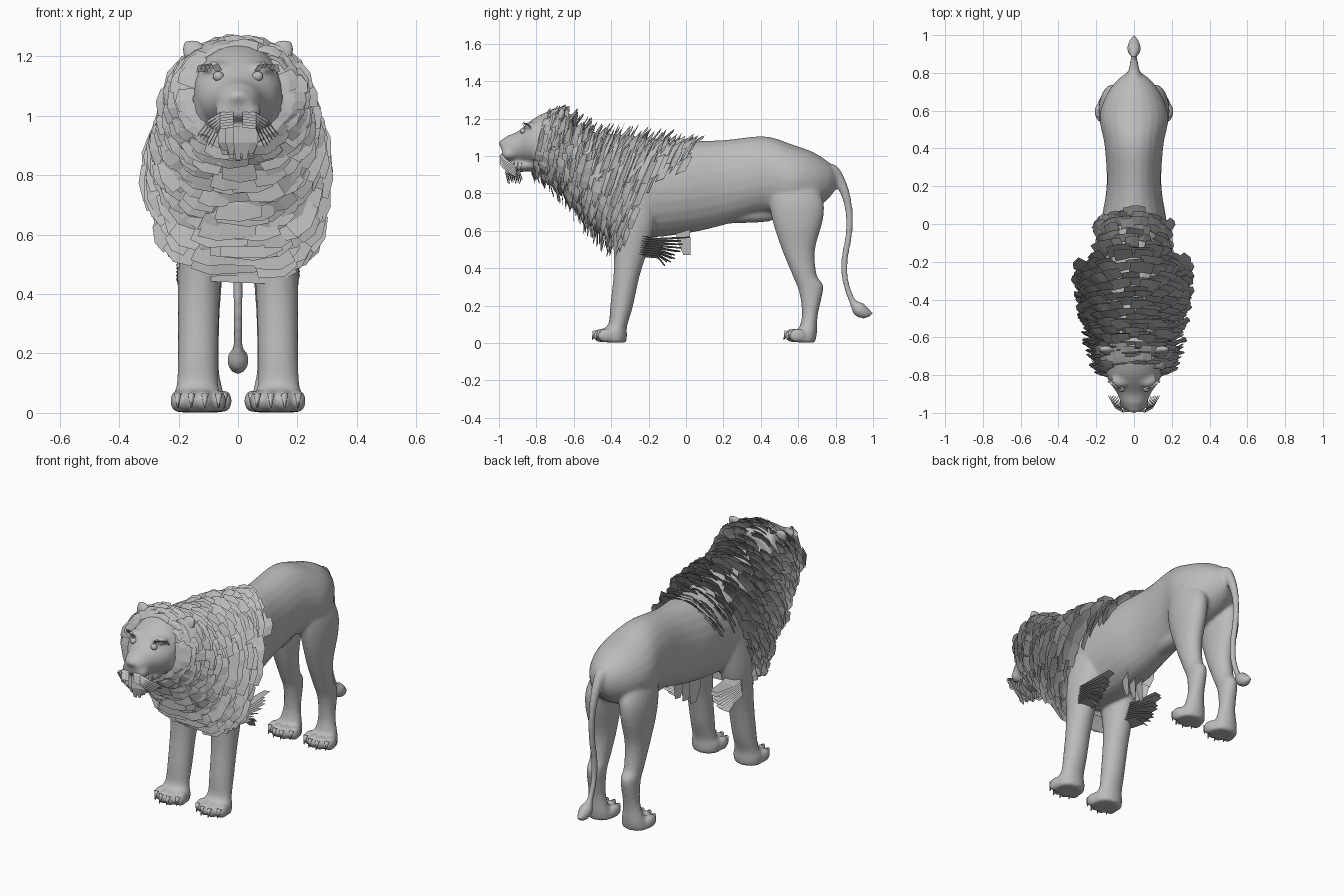
import bpy, bmesh, math, random
from mathutils import Vector, Matrix

if "Cube" in bpy.data.objects:
    bpy.data.objects.remove(bpy.data.objects["Cube"])
random.seed(4)

fur = bpy.data.materials.new("grey fur")
fur.diffuse_color = (0.5, 0.5, 0.5, 1)
fur.use_nodes = True
fur.node_tree.nodes["Principled BSDF"].inputs["Base Color"].default_value = fur.diffuse_color


def finish(bm, name, smooth=True):
    me = bpy.data.meshes.new(name)
    bm.to_mesh(me)
    bm.free()
    ob = bpy.data.objects.new(name, me)
    bpy.context.collection.objects.link(ob)
    me.materials.append(fur)
    for p in me.polygons:
        p.use_smooth = smooth
    return ob


def sample(rows, t):
    """Smooth interpolation through a list of equal-length rows."""
    n = len(rows) - 1
    i = min(int(t), n - 1)
    f = t - i
    a, b, c, d = (rows[max(0, min(n, i + k))] for k in (-1, 0, 1, 2))
    return [q + 0.5 * f * (r - p + f * (2 * p - 5 * q + 4 * r - s + f * (3 * (q - r) + s - p)))
            for p, q, r, s in zip(a, b, c, d)]


def ring_point(r, ang, k=1.0, full=1.0):
    """Ring row: y, z of one end, y, z of the other end, half width, centre x.
    full < 1 squares off the lower half."""
    y1, z1, y2, z2, w, cx = r
    c, s = math.cos(ang), math.sin(ang)
    if c < 0:
        s = math.copysign(abs(s) ** full, s)
    c, s = c * k, s * k
    return Vector((cx + w * s, (y1 + y2) / 2 + (y1 - y2) / 2 * c,
                   (z1 + z2) / 2 + (z1 - z2) / 2 * c))


def loft(bm, rows, seg=24, sub=4, side=1):
    prev = first = None
    for j in range((len(rows) - 1) * sub + 1):
        r = sample(rows, j / sub)
        ring = []
        for i in range(seg):
            p = ring_point(r, 2 * math.pi * i / seg)
            ring.append(bm.verts.new((p.x * side, p.y, p.z)))
        if prev:
            for i in range(seg):
                bm.faces.new((prev[i], prev[i - 1], ring[i - 1], ring[i]))
        else:
            first = ring
        prev = ring
    bm.faces.new(first)
    bm.faces.new(prev[::-1])


def ball(bm, pos, size, rot=(0, 0, 0)):
    m = Matrix.Translation(pos)
    for ang, ax in zip(rot, "XYZ"):
        m = m @ Matrix.Rotation(ang, 4, ax)
    bmesh.ops.create_uvsphere(bm, u_segments=16, v_segments=10, radius=1,
                              matrix=m @ Matrix.Diagonal((*size, 1)))


def strip(bm, pts, width):
    """Flat lock of hair along pts, tapering to the tip."""
    width = Vector(width)
    n = len(pts) - 1
    prev = None
    for i, p in enumerate(pts):
        w = width * (1 - 0.55 * (i / n) ** 2)
        cur = (bm.verts.new(Vector(p) - w), bm.verts.new(Vector(p) + w))
        if prev:
            bm.faces.new((prev[0], prev[1], cur[1], cur[0]))
        prev = cur


# Rows: top y, z, bottom y, z, half width, centre x
torso = [(-.66, 1.18, -.74, .92, .11, 0), (-.5, 1.13, -.6, .72, .15, 0),
         (-.3, 1.11, -.46, .58, .19, 0), (-.15, 1.09, -.25, .56, .185, 0),
         (0, 1.08, 0, .585, .175, 0), (.2, 1.085, .2, .63, .145, 0),
         (.42, 1.105, .40, .685, .155, 0), (.57, 1.06, .55, .68, .182, 0),
         (.68, 1.02, .67, .71, .15, 0), (.77, .96, .75, .76, .09, 0),
         (.81, .90, .80, .82, .03, 0)]
belly = [(.16, .70, .16, .64, .03, 0), (.26, .72, .26, .64, .055, 0),
         (.40, .74, .40, .645, .055, 0), (.47, .74, .47, .655, .035, 0)]
head = [(-.60, 1.22, -.62, .95, .12, 0), (-.70, 1.245, -.70, .93, .148, 0),
        (-.78, 1.22, -.78, .93, .15, 0), (-.84, 1.18, -.83, .95, .132, 0),
        (-.90, 1.13, -.88, .965, .093, 0), (-.95, 1.11, -.94, .98, .07, 0),
        (-.992, 1.08, -.98, 1.0, .045, 0)]
jaw = [(-.78, 1.0, -.76, .92, .09, 0), (-.86, .985, -.86, .915, .07, 0),
       (-.92, .975, -.92, .915, .052, 0), (-.955, .96, -.95, .925, .03, 0)]
front_leg = [(-.40, .85, -.14, .82, .06, .12), (-.41, .65, -.17, .62, .08, .128),
             (-.388, .5, -.21, .48, .075, .13), (-.388, .36, -.25, .35, .07, .133),
             (-.405, .2, -.285, .19, .068, .135), (-.415, .1, -.315, .09, .07, .137),
             (-.455, .065, -.315, .04, .085, .135), (-.46, .005, -.32, .0, .082, .135)]
hind_leg = [(.43, .95, .62, .95, .04, .08), (.44, .78, .725, .79, .072, .106),
            (.465, .64, .735, .67, .074, .113), (.52, .48, .69, .5, .06, .11),
            (.57, .36, .70, .36, .05, .11), (.605, .27, .735, .30, .047, .11),
            (.62, .15, .705, .15, .048, .112), (.60, .07, .70, .05, .068, .115),
            (.57, .005, .69, .0, .078, .115)]
tail = [(.74, .96, .75, .87, .05, 0), (.81, .945, .77, .87, .035, 0),
        (.865, .84, .815, .82, .024, 0), (.89, .72, .85, .71, .019, 0),
        (.889, .58, .852, .58, .018, 0), (.867, .45, .83, .45, .018, 0),
        (.868, .34, .835, .33, .017, 0), (.905, .235, .875, .21, .018, 0),
        (.945, .215, .90, .15, .037, 0), (.975, .185, .95, .13, .028, 0),
        (1.0, .16, .99, .145, .01, 0)]

# One blended body: torso, head, legs, paws, ears and tail
bm = bmesh.new()
for part in (torso, belly, head, jaw, tail):
    loft(bm, part)
ball(bm, (0, -.985, 1.066), (.034, .016, .022))
for s in (1, -1):
    loft(bm, front_leg, side=s)
    loft(bm, hind_leg, side=s)
    ball(bm, (s * .035, -.945, 1.012), (.044, .042, .036))     # muzzle pads
    ball(bm, (s * .108, -.77, 1.04), (.045, .06, .09))         # cheeks
    ball(bm, (s * .07, -.83, 1.16), (.05, .035, .022))         # brow ridges
    ball(bm, (s * .138, -.67, 1.205), (.044, .022, .064), (-.25, s * .7, 0))
    for cx, y in ((.134, -.465), (.115, .56)):
        for k in range(4):
            off = (k - 1.5) * .046
            ball(bm, (s * (cx + off), y + .5 * abs(off), .04), (.026, .046, .038))
bmesh.ops.recalc_face_normals(bm, faces=bm.faces)
body = finish(bm, "body")
mod = body.modifiers.new("blend", 'REMESH')
mod.mode = 'VOXEL'
mod.voxel_size = 0.01
mod.use_smooth_shade = True
mod = body.modifiers.new("soften", 'SMOOTH')
mod.factor = 0.5
mod.iterations = 7

# Eyes
bm = bmesh.new()
for s in (1, -1):
    ball(bm, (s * .066, -.872, 1.133), (.019, .016, .017))
finish(bm, "eyes")

# Claws
bm = bmesh.new()
for s in (1, -1):
    for cx, y in ((.134, -.505), (.115, .52)):
        for k in range(4):
            off = (k - 1.5) * .046
            m = (Matrix.Translation((s * (cx + off), y + .5 * abs(off), .04))
                 @ Matrix.Rotation(math.radians(160), 4, 'X'))
            bmesh.ops.create_cone(bm, segments=6, radius1=.014, radius2=.002,
                                  depth=.05, cap_ends=True, matrix=m)
finish(bm, "claws")

# Mane: rings of broad, ragged, overlapping locks spreading out from the neck
mane = [(-.73, 1.255, -.82, .87, .225, 0), (-.64, 1.275, -.71, .78, .265, 0),
        (-.48, 1.19, -.60, .66, .285, 0), (-.28, 1.175, -.50, .53, .305, 0),
        (-.08, 1.145, -.37, .45, .315, 0), (.08, 1.11, -.16, .64, .22, 0)]
bm = bmesh.new()
rings, locks = 36, 16
for j in range(rings):
    t = 5 * j / (rings - 1)
    for i in range(locks):
        a = 2 * math.pi * (i + .5 * (j % 2) + random.uniform(-.3, .3)) / locks
        if t > 4.05 and math.cos(a) < .2:
            continue
        if t < .25 and math.cos(a) > .75:
            continue
        r = sample(mane, min(5, max(0, t + random.uniform(-.1, .1))))
        if t > 3.9 and math.cos(a) > .1:
            r[4] = min(r[4], .235)
        half = random.uniform(.2, .3)
        tip = random.uniform(.93, 1.05)
        if math.cos(a) > .7:
            tip = min(tip, 1.0)
        base = .62 if t < 4 else .78
        if t < .6:
            base = .68
        if t < .9 and math.cos(a) > .7:
            base = .86
        sweep = random.uniform(.01, .05)
        skew = random.uniform(-.05, .05)
        grid = []
        for k in range(3):
            f = k / 2
            row = []
            for e in (-1, 0, 1):
                p = ring_point(r, a + e * half * (1 - .25 * f) + skew * f,
                               base + (tip - base) * f - .03 * abs(e) + skew * e * .3,
                               1 - .13 * min(t, 4))
                p.y += -.02 + sweep * f * f
                row.append(bm.verts.new(p))
            grid.append(row)
        for k in range(2):
            for e in range(2):
                bm.faces.new((grid[k][e], grid[k][e + 1], grid[k + 1][e + 1], grid[k + 1][e]))
for f in bm.faces:
    f.normal_update()
    if f.normal.y > 0:
        f.normal_flip()
finish(bm, "mane", False)

# Whiskers, brows, beard and elbow tufts
bm = bmesh.new()
for s in (1, -1):
    for k in range(6):
        z = 1.012 - .009 * k
        strip(bm, [(s * .015, -.985, z), (s * .06, -.99, z - .006),
                   (s * (.1 - .006 * k), -.97, z - .03),
                   (s * (.135 - .009 * k), -.91, z - .075)], (0, .008, .006))
    for k in range(5):
        x = s * (.065 + .012 * k)
        y = -.862 + .008 * k
        strip(bm, [(x, y, 1.15), (x + s * .012, y - .012, 1.172),
                   (x + s * .022, y, 1.183 - .009 * k)], (.012, 0, .003))
finish(bm, "whiskers_and_brows", False)

bm = bmesh.new()
for j in range(4):
    for k in range(5):
        x = (k - 2) * .024
        y = -.955 + .02 * j + abs(x) * .3
        strip(bm, [(x, y, .965), (x * 1.1, y - .008, .91),
                   (x * .9, y + .005, .84 + abs(x) * .5 + random.uniform(0, .02))],
              (.018, .004, 0))
finish(bm, "beard", False)

bm = bmesh.new()
for s in (1, -1):
    for k in range(9):
        z = .585 - .012 * k
        end = -.0 - .012 * k + random.uniform(-.02, .02)
        strip(bm, [(s * .15, -.25, z - .02), (s * .17, -.15, z - .03),
                   (s * .175, end, z - .02 - .007 * k)], (.045, 0, .008))
# Fringe under the chest, running lengthwise
for k in range(3):
    x = (k - 1) * .05
    strip(bm, [(x, -.02, .61), (x, -.01, .54), (x, .005, .47)], (.012, .04, 0))
finish(bm, "elbow_tufts", False)
